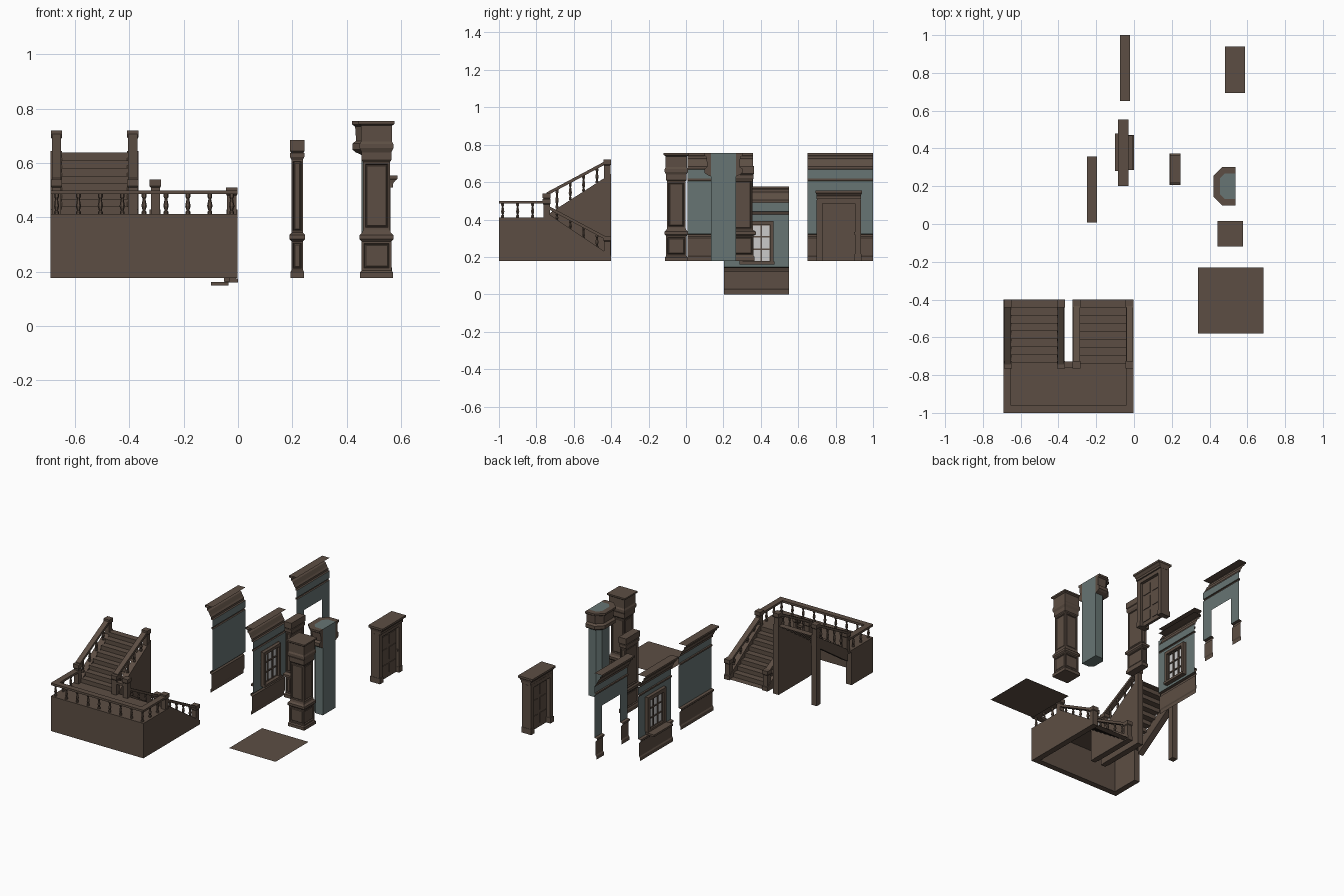
import bpy, bmesh, math

if "Cube" in bpy.data.objects:
    bpy.data.objects.remove(bpy.data.objects["Cube"])

def material(name, rgb):
    m = bpy.data.materials.new(name)
    m.diffuse_color = (*rgb, 1)
    m.use_nodes = True
    m.node_tree.nodes["Principled BSDF"].inputs["Base Color"].default_value = m.diffuse_color
    return m

WOOD, PLASTER, GLASS = 0, 1, 2
MATS = [material("dark_wood", (.108, .076, .057)),
        material("blue_grey_plaster", (.135, .178, .172)),
        material("pale_glass", (.60, .59, .59))]
F = .178   # floor level of most pieces

class Part:
    """Collects simple solids and sheets into one named object."""
    def __init__(self, name):
        self.name, self.bm = name, bmesh.new()

    def face(self, pts, mat=WOOD):
        f = self.bm.faces.new([self.bm.verts.new(p) for p in pts])
        f.material_index = mat
        return f

    def loft(self, rings, mat=WOOD, closed=True):
        vs = [[self.bm.verts.new(p) for p in r] for r in rings]
        n, fs = len(vs[0]), []
        for a, b in zip(vs, vs[1:]):
            for i in range(n if closed else n - 1):
                j = (i + 1) % n
                fs.append(self.bm.faces.new((a[i], a[j], b[j], b[i])))
        if closed:
            ends = (vs[0][::-1], vs[-1])
        else:
            ends = ([r[0] for r in vs], [r[-1] for r in vs])
        fs += [self.bm.faces.new(e) for e in ends]
        for f in fs:
            f.material_index = mat
        bmesh.ops.recalc_face_normals(self.bm, faces=fs)
        return fs

    def box(self, x0, x1, y0, y1, z0, z1, mat=WOOD):
        return self.loft([[(x0, y0, z), (x1, y0, z), (x1, y1, z), (x0, y1, z)] for z in (z0, z1)], mat)

    def prism(self, yz, x0, x1):
        return self.loft([[(x, y, z) for y, z in yz] for x in (x0, x1)])

    def tower(self, cx, cy, steps):
        """Stack of rectangles: (half x, half y, z)."""
        return self.loft([[(cx - a, cy - b, z), (cx + a, cy - b, z), (cx + a, cy + b, z), (cx - a, cy + b, z)]
                          for a, b, z in steps])

    def panels(self, fs, min_h, border):
        """Sink a panel into each tall side face."""
        tall = [f for f in fs if abs(f.normal.z) < .1 and
                max(v.co.z for v in f.verts) - min(v.co.z for v in f.verts) > min_h]
        bmesh.ops.inset_individual(self.bm, faces=tall, thickness=border)
        bmesh.ops.inset_individual(self.bm, faces=tall, thickness=.004, depth=-.007)
        bmesh.ops.inset_individual(self.bm, faces=tall, thickness=.006, depth=.004)

    def baluster(self, cx, cy, z0, z1):
        prof = [(.009, 0), (.009, .12), (.005, .18), (.010, .4), (.005, .75), (.009, .85), (.009, 1)]
        self.loft([[(cx + r * math.cos(math.tau * i / 6), cy + r * math.sin(math.tau * i / 6), z0 + t * (z1 - z0))
                    for i in range(6)] for r, t in prof])

    def strip(self, prof, x, y0, y1, z, mat=WOOD):
        """Uncapped moulding running along y, facing -x."""
        for (d0, a), (d1, b) in zip(prof, prof[1:]):
            self.face([(x - d0, y0, z + a), (x - d1, y0, z + b), (x - d1, y1, z + b), (x - d0, y1, z + a)], mat)

    def done(self):
        me = bpy.data.meshes.new(self.name)
        bmesh.ops.remove_doubles(self.bm, verts=self.bm.verts, dist=1e-6)
        self.bm.to_mesh(me)
        self.bm.free()
        for m in MATS:
            me.materials.append(m)
        bpy.context.collection.objects.link(bpy.data.objects.new(self.name, me))

# ---- wall panels: wainscot, plaster, picture rail and cornice
WAINSCOT = [(.014, 0), (.014, .022), (.009, .03), (.009, .122), (.018, .13), (.018, .142), (0, .145)]
RAIL = [(0, .428), (.008, .43), (.008, .44), (0, .442)]
CORNICE = [(0, .49), (.01, .492), (.01, .505), (.018, .515), (.03, .54), (.042, .548),
           (.042, .562), (.055, .565), (.055, .577), (0, .577)]

def wall(name, x, y0, z, hole=None):
    p, y1 = Part(name), y0 + .35
    h0, h1, lo, hi = hole or (y1, y1, .145, .145)
    spans = [(y0, h0), (h1, y1)] if hole and lo < .1 else [(y0, y1)]
    for a, b in spans:
        p.strip(WAINSCOT, x, a, b, z)
    for a, b, c, d in ((y0, h0, .145, .428), (h1, y1, .145, .428), (h0, h1, hi, .428), (h0, h1, .145, lo)):
        if b > a and d > c:
            p.strip([(0, c), (0, d)], x, a, b, z, PLASTER)
    p.strip(RAIL, x, y0, y1, z)
    p.strip([(0, .442), (0, .49)], x, y0, y1, z, PLASTER)
    p.strip(CORNICE, x, y0, y1, z)
    p.done()

wall("plain_wall", -.195, .008, F)
wall("window_wall", -.03, .202, 0, (.30, .455, .165, .38))
wall("doorway_wall", -.02, .65, F, (.73, .92, 0, .33))

# ---- window: glass, muntins, casing both sides, sills
w = Part("window")
w.box(-.034, -.030, .30, .455, .17, .375, GLASS)
for i in range(4):
    y = .305 + i * .0483
    w.box(-.04, -.022, y - .004, y + .004, .17, .378)
    z = .175 + i * .066
    w.box(-.039, -.023, .30, .455, z - .004, z + .004)
for xa, xb, e in ((-.03, -.008, .012), (-.052, -.03, .018)):
    w.box(xa, xb, .298 - e, .306, .165, .38)
    w.box(xa, xb, .449, .457 + e, .165, .38)
    w.box(xa, xb, .298 - e, .457 + e, .372, .38 + e)
w.box(-.05, 0, .287, .472, .16, .176)
w.box(-.10, -.035, .28, .48, .15, .163)
w.done()

# ---- door: casing, stepped head, six-panel leaf
d = Part("door")
d.box(.525, .542, .725, .91, F, .50)
for xa, xb in ((.521, .525), (.542, .546)):
    for ya, yb in ((.742, .805), (.828, .892)):
        for za, zb in ((.205, .27), (.292, .375), (.395, .465)):
            d.panels(d.box(xa, xb, ya, yb, za, zb), 9, .01)
for s in (-1, 1):
    c = .817 + s * .102
    d.box(.498, .562, c - .016, c + .016, F, .505)
    d.box(.493, .566, c - .018, c + .018, F, .215)
d.box(.498, .562, .70, .934, .485, .51)
d.tower(.535, .817, [(.036, .118, .51), (.036, .118, .525), (.046, .121, .538),
                     (.053, .124, .542), (.053, .124, .555)])
for x in (.517, .55):
    d.box(x - .006, x + .006, .897, .907, .32, .332)
d.done()

# ---- square column with sunk panels
c = Part("square_column")
fs = c.tower(.51, -.052, [(h, h, z) for h, z in (
    (.061, F), (.061, .198), (.055, .205), (.055, .312), (.062, .32), (.062, .335), (.052, .345),
    (.050, .355), (.050, .605), (.055, .612), (.055, .64), (.062, .655), (.062, .67),
    (.057, .68), (.057, .738), (.067, .745), (.067, .755))])
c.panels(fs, .09, .012)
c.done()

# ---- small pilaster
p = Part("pilaster")
fs = p.tower(.218, .29, [(.025, .076, F), (.025, .076, .2), (.021, .07, .207), (.021, .07, .312),
                         (.029, .084, .32), (.029, .084, .335), (.021, .066, .345), (.021, .066, .612),
                         (.026, .072, .622), (.026, .072, .638), (.023, .069, .64),
                         (.027, .074, .645), (.027, .074, .685)])
p.panels(fs, .09, .008)
p.done()

# ---- chamfered bay column with wrapping cornice
def bay(o, z):
    x, h, k = .455 - o, .067 + o, .026 + o * .586
    return [(.537, .2 - h, z), (x + k, .2 - h, z), (x, .2 - h + k, z),
            (x, .2 + h - k, z), (x + k, .2 + h, z), (.537, .2 + h, z)]
b = Part("bay_column")
b.loft([bay(0, F), bay(0, .755)], PLASTER)
b.done()
b = Part("bay_cornice")
b.loft([bay(o, z) for o, z in ((0, .63), (.022, .64), (.034, .65), (.034, .672), (.02, .682),
                               (.024, .735), (.035, .742), (.035, .755), (0, .755))], closed=False)
b.done()

# ---- floor tile (single sheet)
t = Part("floor_tile")
t.face([(.34, -.58, F), (.685, -.58, F), (.685, -.23, F), (.34, -.23, F)])
t.done()

# ---- staircase: landing with hollow base
L, YB = .412, -.735
s = Part("landing")
s.box(-.69, -.002, -1, YB, L - .012, L)
s.box(-.69, -.002, -1, -.96, F, L - .012)
s.box(-.69, -.65, -.96, -.77, F, L - .012)
s.box(-.042, -.002, -.96, YB, F, L - .012)
s.done()

# ---- two flights of treads as folded sheets
N, RUN, RISE = 8, (-.40 - YB) / 8, .0283
for name, x0, x1, up in (("upper_steps", -.65, -.405, 1), ("lower_steps", -.285, -.04, -1)):
    s = Part(name)
    for i in range(N):
        y, z = YB + i * RUN, L + up * i * RISE
        zn = z + up * RISE
        s.face([(x0, y, z), (x1, y, z), (x1, y, zn), (x0, y, zn)])
        s.face([(x0, y, zn), (x1, y, zn), (x1, y + RUN, zn), (x0, y + RUN, zn)])
    s.done()

# ---- stringers and side walls
s = Part("stringers")
s.prism([(YB, F), (-.40, F), (-.40, .645), (YB, .43)], -.408, -.367)
s.prism([(YB, .35), (-.40, .575), (-.40, .645), (YB, .43)], -.69, -.648)
s.box(-.69, -.65, -.44, -.40, F, .6)
for x in (-.325, -.042):
    s.prism([(YB, F), (-.40, F), (-.40, .205), (YB, .43)], x, x + .04)
s.done()

# ---- newel posts
s = Part("newel_posts")
def newel(x, y, z0, z1):
    s.tower(x, y, [(.017, .017, z0), (.017, .017, z1 - .03), (.021, .021, z1 - .025), (.021, .021, z1)])
for x in (-.668, -.387):
    newel(x, -.745, F if x > -.5 else L, .54)
    newel(x, -.421, .56, .72)
for x in (-.304, -.023):
    newel(x, -.745, F, .54 if x < -.1 else .51)
    newel(x, -.421, F, .312)
s.done()

# ---- handrails and balusters
s = Part("handrails")
s.box(-.69, -.002, -1, -.962, .486, .5)
s.box(-.69, -.65, -.962, -.745, .486, .5)
s.box(-.042, -.002, -.962, -.745, .486, .5)
s.box(-.387, -.304, -.762, -.728, .486, .5)
for xs, ra, rb in (((-.668, -.387), .545, .718), ((-.304, -.023), .478, .305)):
    for x in xs:
        s.prism([(-.745, ra - .018), (-.421, rb - .018), (-.421, rb), (-.745, ra)], x - .017, x + .017)
s.done()
s = Part("balusters")
for i in range(9):
    s.baluster(-.668 + i * .0806, -.98, L, .487)
for x in (-.668, -.023):
    for y in (-.9, -.82):
        s.baluster(x, y, L, .487)
for i in range(4):
    t = .17 + i * .22
    for x in (-.668, -.387):
        s.baluster(x, -.745 + .324 * t, .425 + .206 * t, .53 + .173 * t)
    for x in (-.304, -.023):
        s.baluster(x, -.745 + .324 * t, .43 - .218 * t, .462 - .173 * t)
s.done()
